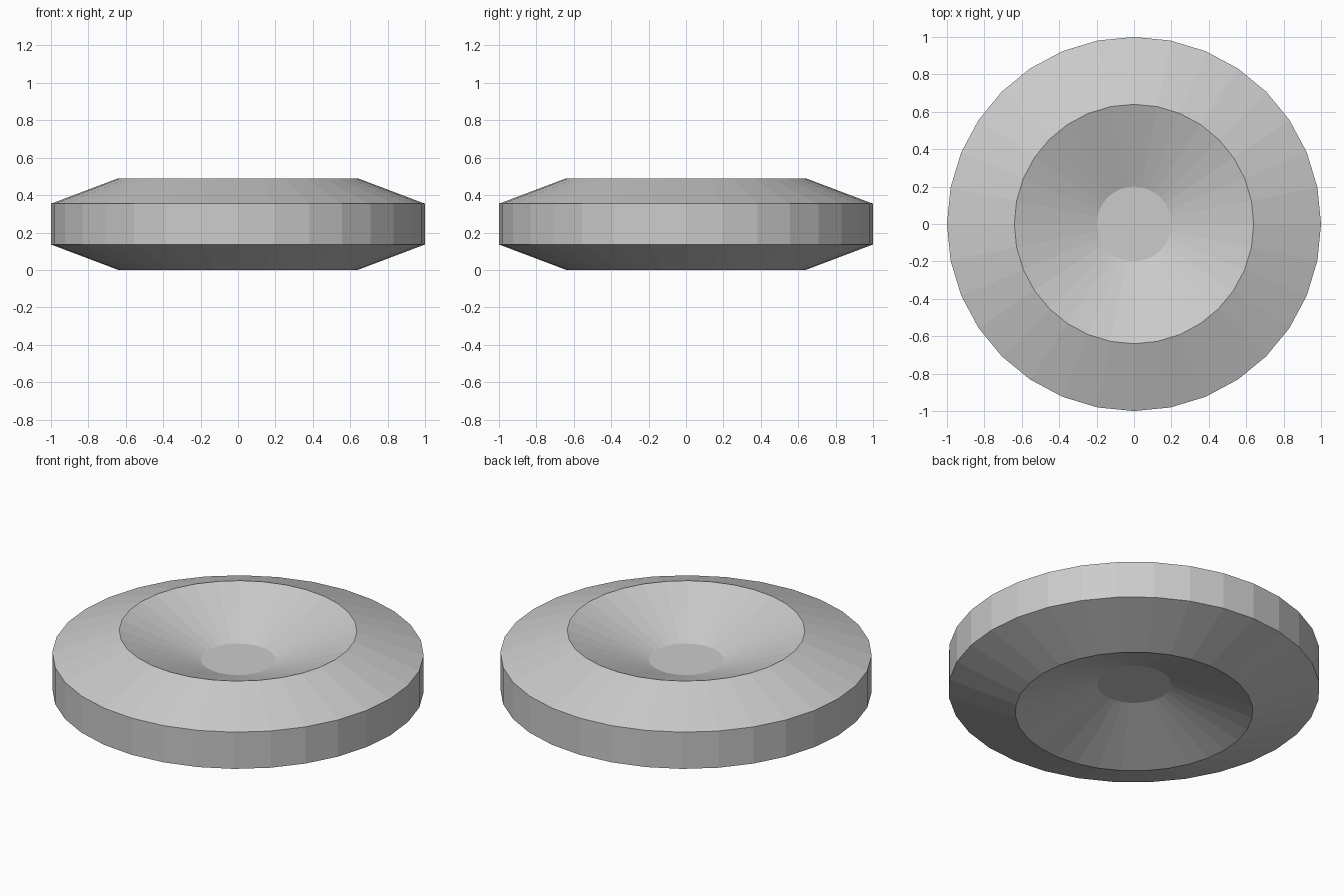
import bpy, bmesh
from math import cos, sin, tau

if "Cube" in bpy.data.objects:
    bpy.data.objects.remove(bpy.data.objects["Cube"])

SIDES = 32
# Profile (radius, z) from the upper dish floor, over the rim, to the lower dish floor
HEIGHT = 0.49
upper = [(0.2, 0.321), (0.64, HEIGHT), (1.0, 0.354)]
profile = upper + [(r, HEIGHT - z) for r, z in reversed(upper)]

bm = bmesh.new()
rings = [[bm.verts.new((r * cos(tau * i / SIDES), r * sin(tau * i / SIDES), z))
          for i in range(SIDES)] for r, z in profile]

# Sloped and vertical bands
for a, b in zip(rings, rings[1:]):
    for i in range(SIDES):
        j = (i + 1) % SIDES
        bm.faces.new((a[i], b[i], b[j], a[j]))

# Flat dish floors
bm.faces.new(rings[0])
bm.faces.new(rings[-1][::-1])
bmesh.ops.recalc_face_normals(bm, faces=bm.faces)

mesh = bpy.data.meshes.new("dished_disc")
bm.to_mesh(mesh)
bm.free()
bpy.context.collection.objects.link(bpy.data.objects.new("dished_disc", mesh))
